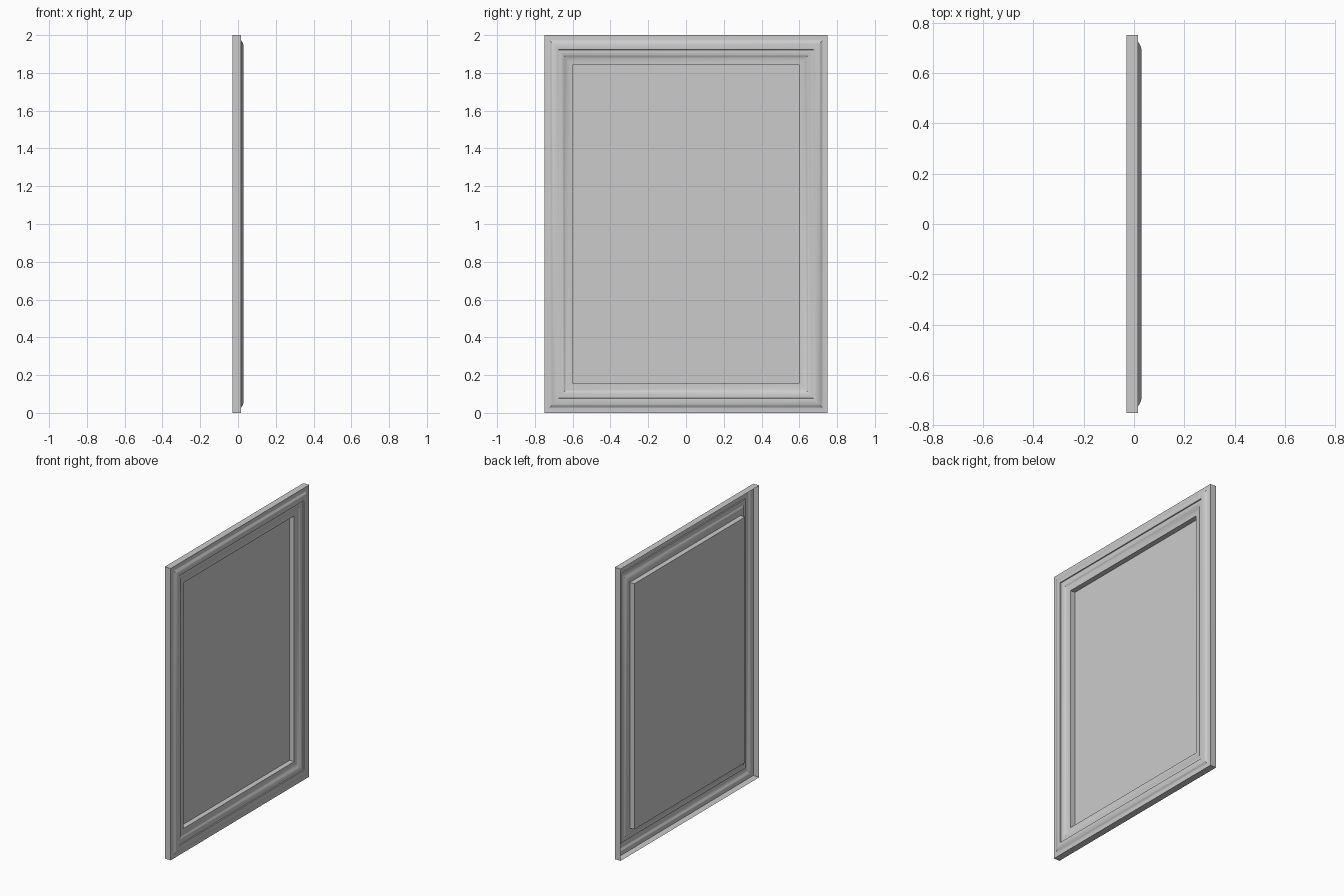
import bpy, bmesh

if "Cube" in bpy.data.objects:
    bpy.data.objects.remove(bpy.data.objects["Cube"])

# Moulding profile: (inset from side edges, inset from top/bottom, depth x)
PROFILE = [
    (0.000, 0.000, -0.030),   # open back rim
    (0.000, 0.000, 0.015),    # outer edge
    (0.024, 0.024, 0.015),
    (0.030, 0.030, 0.018),    # outer bead
    (0.037, 0.037, 0.023),
    (0.045, 0.045, 0.027),
    (0.055, 0.055, 0.029),
    (0.065, 0.066, 0.030),
    (0.074, 0.076, 0.028),
    (0.075, 0.078, 0.022),    # small step
    (0.090, 0.093, 0.022),
    (0.098, 0.102, 0.020),    # cove falling to the inner lip
    (0.107, 0.112, 0.014),
    (0.116, 0.122, 0.009),
    (0.125, 0.132, 0.006),
    (0.150, 0.158, 0.006),    # inner lip
    (0.150, 0.158, -0.029),   # recess wall
]
HALF_W, HEIGHT = 0.75, 2.0

# Pressed panel shell, open at the back
bm = bmesh.new()
rings = []
for dy, dz, x in PROFILE:
    y, lo, hi = HALF_W - dy, dz, HEIGHT - dz
    rings.append([bm.verts.new((x, a, b)) for a, b in
                  ((-y, lo), (y, lo), (y, hi), (-y, hi))])
for r0, r1 in zip(rings, rings[1:]):
    for i in range(4):
        j = (i + 1) % 4
        bm.faces.new((r0[i], r0[j], r1[j], r1[i]))
bm.faces.new(rings[-1])       # recessed centre field
bm.normal_update()

mesh = bpy.data.meshes.new("moulded_panel")
bm.to_mesh(mesh)
bm.free()
panel = bpy.data.objects.new("moulded_panel", mesh)
bpy.context.collection.objects.link(panel)

bpy.context.view_layer.objects.active = panel
panel.select_set(True)
bpy.ops.object.shade_smooth_by_angle(angle=0.52)
